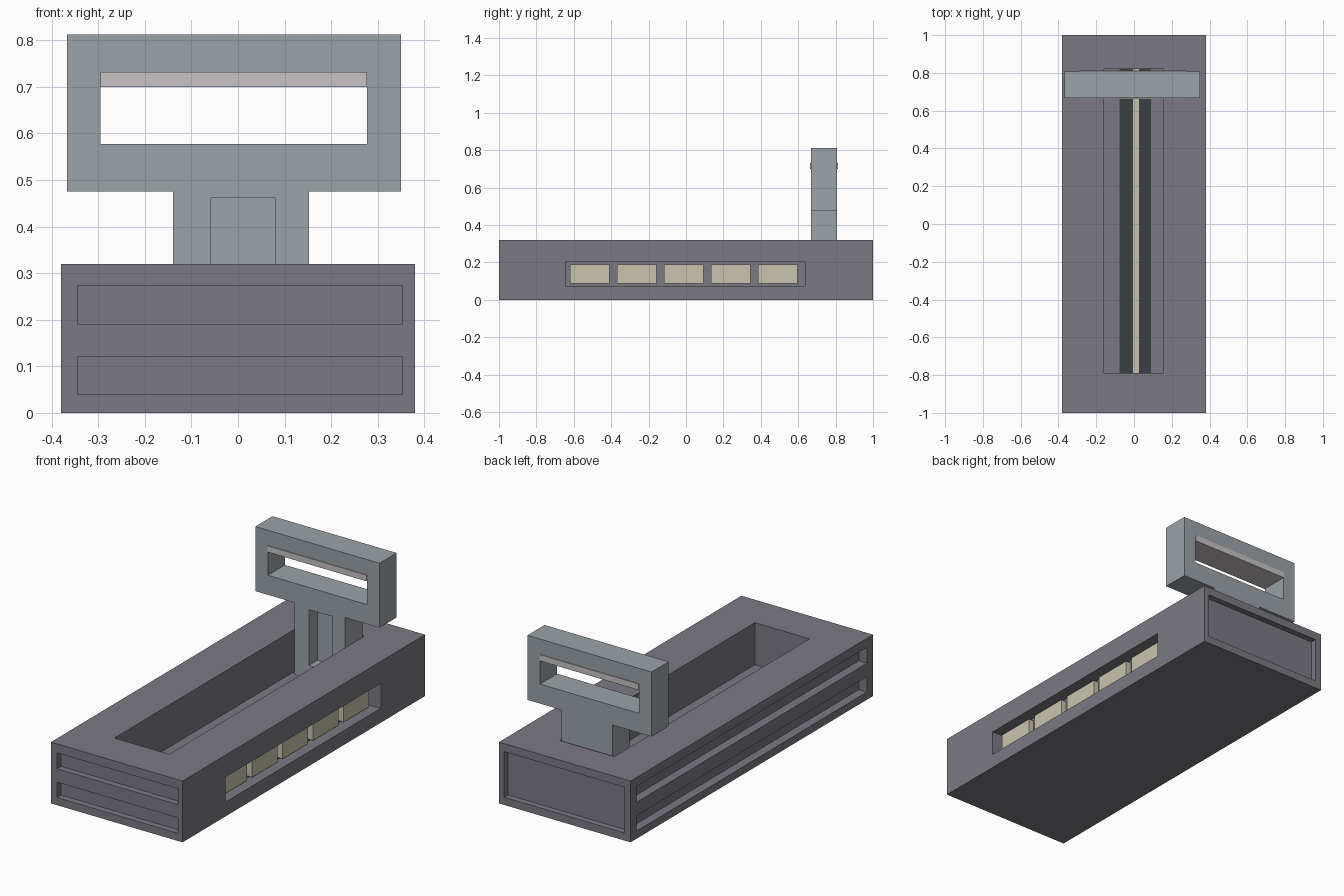
import bpy, bmesh

if "Cube" in bpy.data.objects:
    bpy.data.objects.remove(bpy.data.objects["Cube"])


def srgb(r, g, b):
    def lin(c):
        c /= 255
        return c / 12.92 if c <= 0.04045 else ((c + 0.055) / 1.055) ** 2.4
    return (lin(r), lin(g), lin(b), 1.0)


def material(name, rgb):
    m = bpy.data.materials.new(name)
    m.diffuse_color = srgb(*rgb)
    m.use_nodes = True
    m.node_tree.nodes["Principled BSDF"].inputs["Base Color"].default_value = m.diffuse_color
    return m


BODY = material("purple_grey", (123, 122, 132))
STAND = material("blue_grey", (154, 163, 168))
CREAM = material("cream", (202, 195, 174))
DARK = material("charcoal", (58, 64, 68))
PALE = material("pale_pink_grey", (200, 196, 198))


def add_object(name, bm, mat):
    bmesh.ops.recalc_face_normals(bm, faces=bm.faces)
    me = bpy.data.meshes.new(name)
    bm.to_mesh(me)
    bm.free()
    if mat:
        me.materials.append(mat)
    ob = bpy.data.objects.new(name, me)
    bpy.context.scene.collection.objects.link(ob)
    return ob


def boxes(name, spans, mat=None):
    """One object made of boxes given as (x0, x1, y0, y1, z0, z1)."""
    bm = bmesh.new()
    for x0, x1, y0, y1, z0, z1 in spans:
        for v in bmesh.ops.create_cube(bm, size=1)["verts"]:
            v.co = ((x0 + x1) / 2 + v.co.x * (x1 - x0),
                    (y0 + y1) / 2 + v.co.y * (y1 - y0),
                    (z0 + z1) / 2 + v.co.z * (z1 - z0))
    return add_object(name, bm, mat)


def cut(ob, spans):
    cutter = boxes(ob.name + "_cutter", spans)
    cutter.hide_render = True
    mod = ob.modifiers.new("cut", 'BOOLEAN')
    mod.operation = 'DIFFERENCE'
    mod.solver = 'EXACT'
    mod.object = cutter
    bpy.context.view_layer.objects.active = ob
    bpy.ops.object.modifier_apply(modifier=mod.name)
    bpy.data.objects.remove(cutter)


# base block with top pit, side recesses, slots and back panel
FLOOR = 0.10
base = boxes("base", [(-0.38, 0.38, -1, 1, 0, 0.32)], BODY)
recesses = [
    (-0.16, 0.155, -0.79, 0.82, FLOOR, 0.40),        # top pit
    (0.31, 0.45, -0.645, 0.635, 0.075, 0.205),       # right side window
    (-0.345, 0.35, 0.968, 1.1, 0.04, 0.278),         # back panel
]
for z0, z1 in ((0.04, 0.12), (0.19, 0.273)):
    recesses.append((-0.345, 0.353, -1.1, -0.967, z0, z1))  # front slots
    recesses.append((-0.45, -0.333, -0.95, 0.95, z0, z1))   # left slots
cut(base, recesses)

# row of cream blocks in the right side window
boxes("side_blocks", [(0.305, 0.34, -0.62 + i * 0.2515, -0.41 + i * 0.2515, 0.087, 0.19)
                      for i in range(5)], CREAM)

# strips on the pit floor
boxes("dark_floor_strips", [(-0.078, -0.006, -0.79, 0.82, FLOOR - 0.01, FLOOR + 0.006),
                            (0.026, 0.09, -0.79, 0.82, FLOOR - 0.01, FLOOR + 0.006)], DARK)
boxes("cream_floor_strip", [(-0.006, 0.026, -0.79, 0.82, FLOOR - 0.01, FLOOR + 0.008)], CREAM)

# T-shaped stand with framed opening
Y0, Y1 = 0.667, 0.808
profile = [(-0.14, FLOOR), (0.152, FLOOR), (0.152, 0.475), (0.35, 0.475),
           (0.35, 0.812), (-0.367, 0.812), (-0.367, 0.475), (-0.14, 0.475)]
bm = bmesh.new()
face = bm.faces.new([bm.verts.new((x, Y0, z)) for x, z in profile])
ext = bmesh.ops.extrude_face_region(bm, geom=[face])
for v in ext["geom"]:
    if isinstance(v, bmesh.types.BMVert):
        v.co.y = Y1
stand = add_object("stand", bm, STAND)
cut(stand, [(-0.295, 0.277, 0.5, 1.0, 0.577, 0.732),
            (-0.058, 0.08, 0.5, Y0 + 0.07, 0.17, 0.461)])

# pale bar along the top of the opening
boxes("opening_bar", [(-0.295, 0.277, Y0 - 0.004, Y1 + 0.004, 0.70, 0.732)], PALE)
